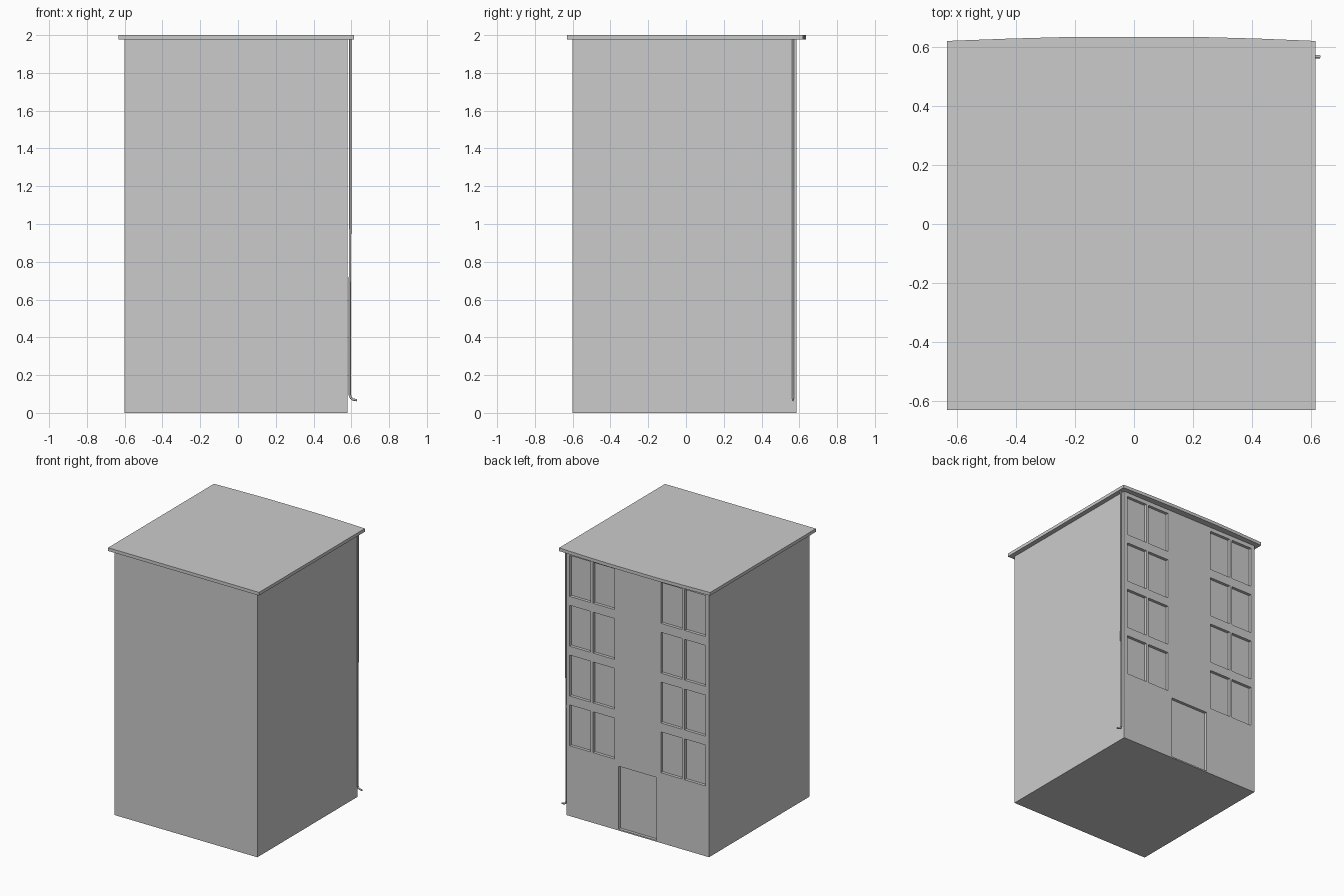
import bpy, bmesh
from mathutils import Matrix, Vector

if "Cube" in bpy.data.objects:
    bpy.data.objects.remove(bpy.data.objects["Cube"])


def add_box(bm, x0, x1, y0, y1, z0, z1):
    size = Vector((x1 - x0, y1 - y0, z1 - z0))
    mid = Vector((x0 + x1, y0 + y1, z0 + z1)) / 2
    bmesh.ops.create_cube(bm, size=1, matrix=Matrix.Translation(mid) @ Matrix.Diagonal((*size, 1)))


def finish(bm, name):
    bmesh.ops.recalc_face_normals(bm, faces=bm.faces)
    mesh = bpy.data.meshes.new(name)
    bm.to_mesh(mesh)
    bm.free()
    obj = bpy.data.objects.new(name, mesh)
    bpy.context.collection.objects.link(obj)
    return obj


BACK = 0.585    # plane of the wall with windows
MID = -0.01     # centre of the body in x
DEPTH = 0.022   # recess depth

# Main block
bm = bmesh.new()
add_box(bm, -0.6, 0.58, -0.6, BACK, 0, 1.98)
body = finish(bm, "building_body")

# Recess cutter: door and four storeys of paired windows on each side
bm = bmesh.new()
y0, y1 = BACK - DEPTH, BACK + 0.1
add_box(bm, MID - 0.157, MID + 0.157, y0, y1, 0.01, 0.48)
for side in (-1, 1):
    for floor in range(4):
        z = 0.525 + floor * 0.372
        for a, b in ((0.192, 0.368), (0.388, 0.562)):
            xs = sorted((MID + side * a, MID + side * b))
            add_box(bm, xs[0], xs[1], y0, y1, z, z + 0.305)
cutter = finish(bm, "recess_cutter")
cutter.hide_render = True

mod = body.modifiers.new("recesses", 'BOOLEAN')
mod.operation = 'DIFFERENCE'
mod.solver = 'EXACT'
mod.object = cutter
bpy.context.view_layer.objects.active = body
body.select_set(True)
bpy.ops.object.modifier_apply(modifier=mod.name)
bpy.data.objects.remove(cutter)

# Roof slab with a slightly bowed back edge
outline = [(-0.633, -0.63), (0.615, -0.63), (0.615, 0.62), (0.42, 0.628), (0.2, 0.634),
           (-0.2, 0.634), (-0.42, 0.628), (-0.633, 0.62)]
bm = bmesh.new()
face = bm.faces.new([bm.verts.new((x, y, 1.976)) for x, y in outline])
ext = bmesh.ops.extrude_face_region(bm, geom=[face], use_keep_orig=True)
bmesh.ops.translate(bm, vec=(0, 0, 0.024),
                    verts=[v for v in ext["geom"] if isinstance(v, bmesh.types.BMVert)])
finish(bm, "roof")

# Drainpipe with an outlet elbow
path = [(0.594, 1.98), (0.594, 1.03), (0.592, 0.66), (0.592, 0.095),
        (0.597, 0.08), (0.608, 0.071), (0.63, 0.067)]
curve = bpy.data.curves.new("drainpipe", 'CURVE')
curve.dimensions = '3D'
curve.bevel_depth = 0.006
curve.bevel_resolution = 2
curve.use_fill_caps = True
spline = curve.splines.new('POLY')
spline.points.add(len(path) - 1)
for p, (x, z) in zip(spline.points, path):
    p.co = (x, 0.567, z, 1)
bpy.context.collection.objects.link(bpy.data.objects.new("drainpipe", curve))
